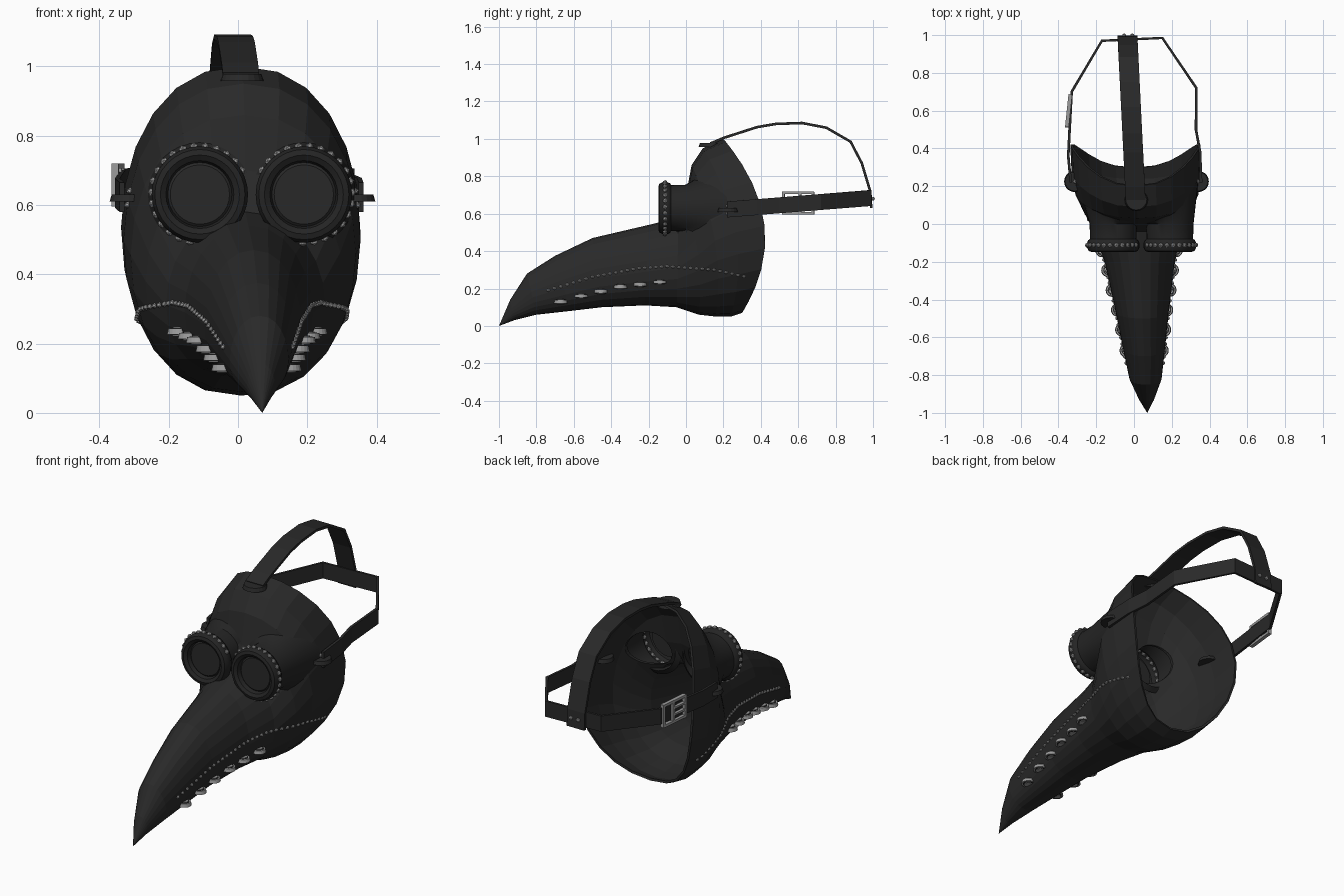
import bpy, bmesh, math
from mathutils import Vector, Matrix
from mathutils.bvhtree import BVHTree

if "Cube" in bpy.data.objects:
    bpy.data.objects.remove(bpy.data.objects["Cube"])


def material(name, value):
    m = bpy.data.materials.new(name)
    m.use_nodes = True
    m.diffuse_color = (value, value, value, 1)
    m.node_tree.nodes["Principled BSDF"].inputs["Base Color"].default_value = (value, value, value, 1)
    return m


LEATHER = material("black leather", 0.022)
RUBBER = material("goggle black", 0.018)
METAL = material("grey metal", 0.33)


def finish(bm, name, mat, smooth=False, recalc=True):
    if recalc:
        bmesh.ops.recalc_face_normals(bm, faces=bm.faces)
    me = bpy.data.meshes.new(name)
    bm.to_mesh(me)
    bm.free()
    ob = bpy.data.objects.new(name, me)
    bpy.context.collection.objects.link(ob)
    me.materials.append(mat)
    bpy.ops.object.select_all(action='DESELECT')
    ob.select_set(True)
    bpy.context.view_layer.objects.active = ob
    if smooth:
        bpy.ops.object.shade_smooth_by_angle(angle=math.radians(40))
    return ob


def centre_x(y):
    return 0.02 - 0.05 * y


def facing(point, normal):
    rot = Vector(normal).to_track_quat('Z', 'Y').to_matrix().to_4x4()
    return Matrix.Translation(point) @ rot


def add_disc(bm, at, radius, depth, sides=20):
    bmesh.ops.create_cone(bm, cap_ends=True, segments=sides, radius1=radius,
                          radius2=radius * 0.9, depth=depth, matrix=at)


def add_stud(bm, point, normal, radius=0.011):
    at = facing(point, normal) @ Matrix.Diagonal((1, 1, 0.8, 1))
    bmesh.ops.create_icosphere(bm, subdivisions=1, radius=radius, matrix=at)


# Mask shell: top y, top z, bottom y, bottom z, half width, side sweep, side drop
SECTIONS = [
    (-0.94, 0.14, -0.92, 0.03, 0.04, 0, 0.05),
    (-0.85, 0.28, -0.80, 0.06, 0.085, 0, 0.08),
    (-0.70, 0.375, -0.62, 0.08, 0.112, 0, 0.08),
    (-0.50, 0.47, -0.45, 0.10, 0.14, 0, 0.08),
    (-0.20, 0.54, -0.22, 0.11, 0.185, 0, 0.08),
    (-0.04, 0.58, -0.05, 0.10, 0.23, 0, 0.06),
    (0.00, 0.70, 0.07, 0.06, 0.285, 0.03, 0),
    (0.03, 0.86, 0.16, 0.05, 0.325, 0.06, 0),
    (0.09, 0.95, 0.24, 0.05, 0.342, 0.10, 0),
    (0.20, 1.00, 0.30, 0.07, 0.345, 0.17, 0),
]
SIDES = 24
bm = bmesh.new()
rings = []
for ty, tz, by, bz, w, sweep, drop in SECTIONS:
    ring = []
    for i in range(SIDES):
        t = math.tau * i / SIDES
        s, c = math.sin(t), math.cos(t)
        v = (1 - c) / 2 + drop * s * s
        y = ty + (by - ty) * v
        x = centre_x(y) + w * math.copysign(abs(s) ** 0.88, s)
        ring.append(bm.verts.new((x, y + sweep * s * s, tz + (bz - tz) * v)))
    rings.append(ring)
tip = bm.verts.new((centre_x(-1), -1, 0))
for i in range(SIDES):
    j = (i + 1) % SIDES
    bm.faces.new((tip, rings[0][j], rings[0][i]))
    for a, b in zip(rings, rings[1:]):
        bm.faces.new((a[i], a[j], b[j], b[i]))
shell = BVHTree.FromBMesh(bm)
mask = finish(bm, "mask_shell", LEATHER, recalc=False)
solid = mask.modifiers.new("thickness", 'SOLIDIFY')
solid.thickness = 0.012
solid.offset = -1

# Eye openings cut through the shell
EYES = {"right": (-0.11, -1), "left": (0.19, 1)}
EYE_Z = 0.63
bm = bmesh.new()
for ex, side in EYES.values():
    add_disc(bm, facing((ex, 0.05, EYE_Z), (0, -1, 0)), 0.105, 0.45, 32)
cutter = finish(bm, "eye_cutter", LEATHER)
cutter.hide_render = True
cut = mask.modifiers.new("eye_holes", 'BOOLEAN')
cut.operation = 'DIFFERENCE'
cut.object = cutter
bpy.context.view_layer.objects.active = mask
bpy.ops.object.modifier_apply(modifier="thickness")
bpy.ops.object.modifier_apply(modifier="eye_holes")
bpy.data.objects.remove(cutter)

# Goggles: turned rim and tube, flared onto the face
PROFILE = [(0.092, -0.115), (0.098, -0.138), (0.114, -0.148), (0.13, -0.143), (0.139, -0.125),
           (0.139, -0.1), (0.132, -0.085), (0.123, -0.08), (0.125, 0.0), (0.15, None)]
for name, (ex, side) in EYES.items():
    bm = bmesh.new()
    n = 32
    loops = []
    for r, y in PROFILE:
        loop = []
        for i in range(n):
            a = math.tau * i / n
            x, z = ex + r * math.cos(a), EYE_Z + r * math.sin(a)
            py = y
            if y is None:
                hit = shell.ray_cast(Vector((x, -2, z)), Vector((0, 1, 0)))[0]
                py = min(max(hit.y, -0.02), 0.22) if hit else 0.15
            loop.append(bm.verts.new((x, py, z)))
        loops.append(loop)
    for a, b in zip(loops, loops[1:]):
        for i in range(n):
            j = (i + 1) % n
            bm.faces.new((a[i], a[j], b[j], b[i]))
    finish(bm, name + "_goggle", RUBBER, True)
    bm = bmesh.new()
    add_disc(bm, facing((ex, -0.118, EYE_Z), (0, -1, 0)), 0.095, 0.008, 32)
    finish(bm, name + "_lens", LEATHER)
    # Studs round the outer part of the rim
    bm = bmesh.new()
    for k in range(19):
        a = math.radians(150 - 13.4 * k)
        d = Vector((side * math.cos(a), 0, math.sin(a)))
        add_stud(bm, Vector((ex, -0.112, EYE_Z)) + d * 0.14, d, 0.013)
    finish(bm, name + "_goggle_studs", METAL)

# Beak studs and round vents on both cheeks
LINE = [(0.31, 0.265), (0.15, 0.30), (-0.1, 0.318), (-0.25, 0.308), (-0.5, 0.262), (-0.77, 0.18)]
VENTS = [(-0.67, 0.13), (-0.56, 0.16), (-0.455, 0.185), (-0.35, 0.21), (-0.245, 0.222), (-0.14, 0.235)]


def on_side(side, y, z):
    return shell.ray_cast(Vector((side * 2, y, z)), Vector((-side, 0, 0)))[:2]


for name, (ex, side) in EYES.items():
    bm = bmesh.new()
    for (y0, z0), (y1, z1) in zip(LINE, LINE[1:]):
        steps = round((y0 - y1) / 0.032)
        for k in range(steps):
            f = k / steps
            add_stud(bm, *on_side(side, y0 + (y1 - y0) * f, z0 + (z1 - z0) * f))
    finish(bm, name + "_beak_studs", METAL)
    metal, groove = bmesh.new(), bmesh.new()
    for y, z in VENTS:
        p, nrm = on_side(side, y, z)
        add_disc(metal, facing(p, nrm), 0.036, 0.018)
        add_disc(groove, facing(p, nrm), 0.028, 0.021)
        add_disc(metal, facing(p, nrm), 0.021, 0.026)
    finish(metal, name + "_vents", METAL)
    finish(groove, name + "_vent_grooves", LEATHER)


# Straps: flat bands swept along a path
def strap(name, path, across, width, thick=0.014):
    bm = bmesh.new()
    pts = [Vector(p) for p in path]
    across = Vector(across)
    last = None
    for i, p in enumerate(pts):
        t = (pts[min(i + 1, len(pts) - 1)] - pts[max(i - 1, 0)]).normalized()
        nrm = t.cross(across).normalized() * thick / 2
        half = across * width / 2
        ring = [bm.verts.new(p + q) for q in (half + nrm, half - nrm, -half - nrm, -half + nrm)]
        if last:
            for k in range(4):
                bm.faces.new((last[k], last[k - 1], ring[k - 1], ring[k]))
        else:
            bm.faces.new(ring)
        last = ring
    bm.faces.new(last)
    return finish(bm, name, LEATHER)


TOP = [(0.13, 0.975), (0.2, 1.005), (0.38, 1.063), (0.48, 1.08), (0.62, 1.085), (0.75, 1.06),
       (0.88, 0.985), (0.94, 0.87), (0.985, 0.72), (0.99, 0.63)]
strap("top_strap", [(centre_x(y) - 0.005, y, z) for y, z in TOP], (1, 0, 0), 0.105)
BACK = [(-0.335, 0.22), (-0.348, 0.36), (-0.342, 0.48), (-0.33, 0.7), (-0.17, 0.97),
        (0.15, 0.985), (0.33, 0.72), (0.328, 0.5), (0.35, 0.38), (0.355, 0.22)]
strap("back_strap", [(x, y, 0.605 + 0.08 * y) for x, y in BACK], (0, 0, 1), 0.085)

# Rounded strap ends with rivets
ends, rivets = bmesh.new(), bmesh.new()
for side in (-1, 1):
    p, nrm = on_side(side, 0.225, 0.62)
    add_disc(ends, facing(p + nrm * 0.004, nrm), 0.056, 0.02)
    for z in (0.6, 0.64):
        p, nrm = on_side(side, 0.225, z)
        add_stud(rivets, p + nrm * 0.014, nrm, 0.013)
    add_stud(rivets, (-0.03 + side * 0.022, 1.0, 0.68), (0, 1, 0), 0.012)
down = Vector((0, 0, -1))
p, nrm = shell.ray_cast(Vector((0.012, 0.13, 2)), down)[:2]
add_disc(ends, facing(p + nrm * 0.006, nrm), 0.062, 0.02)
for x in (-0.01, 0.035):
    p, nrm = shell.ray_cast(Vector((x, 0.15, 2)), down)[:2]
    add_stud(rivets, p + nrm * 0.02, nrm, 0.012)
finish(ends, "strap_ends", LEATHER)
finish(rivets, "strap_rivets", METAL)

# Buckle: frame bars, centre bar and two prongs (y, z, length, height)
bm = bmesh.new()
place = Matrix.Translation((-0.346, 0.6, 0.657)) @ Matrix.Rotation(math.radians(-6), 4, 'Z')
for y, z, ly, lz in [(0, 0.055, 0.17, 0.014), (0, -0.055, 0.17, 0.014), (-0.08, 0, 0.014, 0.12),
                     (0.08, 0, 0.014, 0.12), (0.01, 0, 0.014, 0.12),
                     (-0.04, 0.018, 0.1, 0.01), (-0.04, -0.018, 0.1, 0.01)]:
    bmesh.ops.create_cube(bm, size=1, matrix=place @ Matrix.Translation((0, y, z))
                          @ Matrix.Diagonal((0.02, ly, lz, 1)))
finish(bm, "buckle", METAL)
